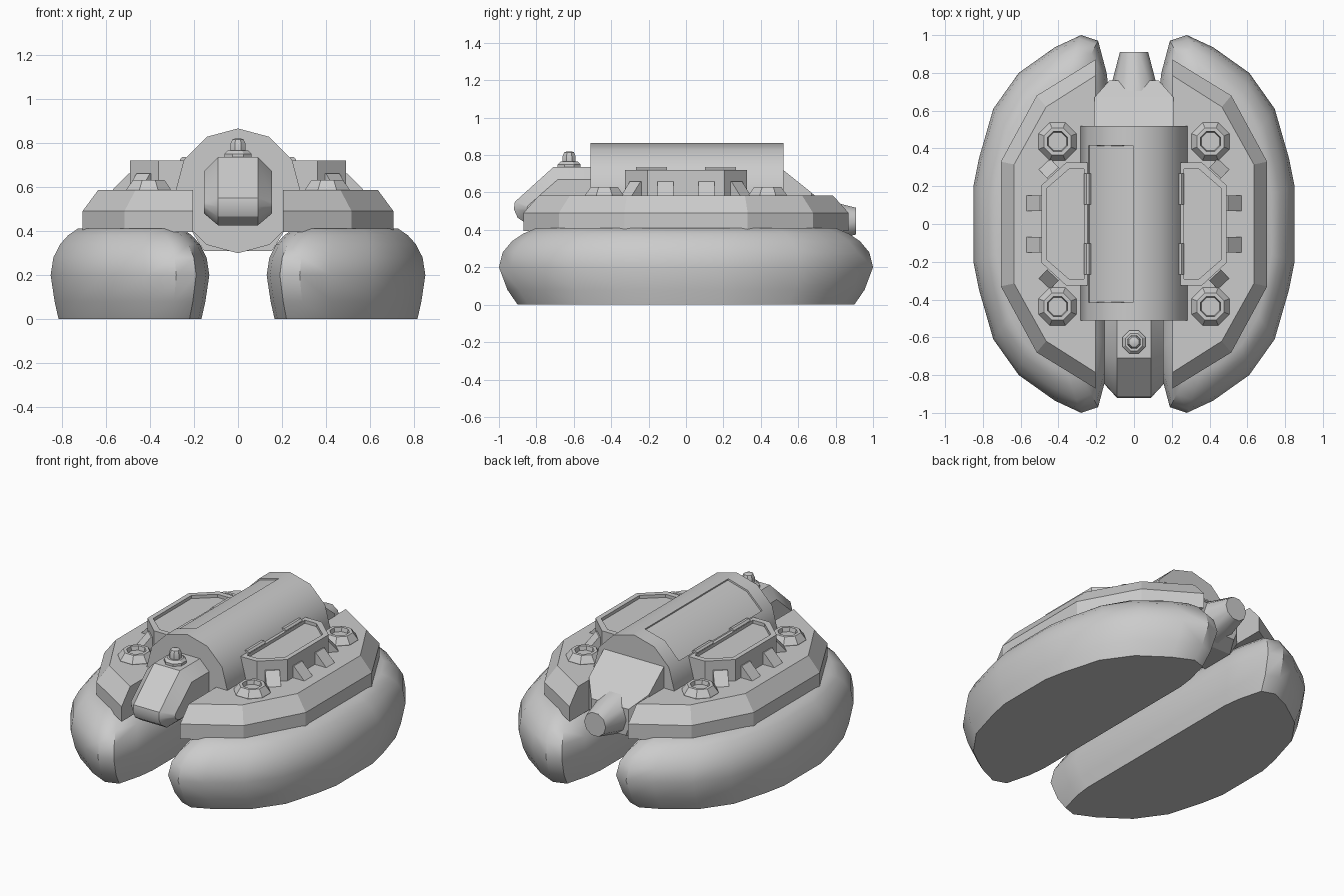
import bpy, bmesh, math
from mathutils import Matrix, Vector

if "Cube" in bpy.data.objects:
    bpy.data.objects.remove(bpy.data.objects["Cube"])


def finish(name, bm, smooth=None, mirror=False):
    bmesh.ops.recalc_face_normals(bm, faces=bm.faces)
    me = bpy.data.meshes.new(name)
    bm.to_mesh(me)
    bm.free()
    ob = bpy.data.objects.new(name, me)
    bpy.context.collection.objects.link(ob)
    if mirror:
        ob.modifiers.new("mirror", 'MIRROR')
    if smooth:
        bpy.ops.object.select_all(action='DESELECT')
        ob.select_set(True)
        bpy.context.view_layer.objects.active = ob
        bpy.ops.object.shade_smooth_by_angle(angle=math.radians(smooth))
    return ob


def loft(rings, bm=None):
    """Skin a list of equal-length point rings and cap both ends."""
    bm = bm or bmesh.new()
    vs = [[bm.verts.new(p) for p in r] for r in rings]
    for a, b in zip(vs, vs[1:]):
        for i in range(len(a)):
            j = (i + 1) % len(a)
            bm.faces.new((a[i], a[j], b[j], b[i]))
    bm.faces.new(vs[0])
    bm.faces.new(vs[-1])
    return bm


def flat(pts, z):
    return [(x, y, z) for x, y in pts]


def sym(half):
    """Close an outline that is symmetric in y from its +y half."""
    return half + [(x, -y) for x, y in reversed(half)]


def circle(r, n, c=(0, 0), turn=0.0):
    return [(c[0] + r * math.cos(2 * math.pi * (i + turn) / n),
             c[1] + r * math.sin(2 * math.pi * (i + turn) / n)) for i in range(n)]


# Pontoons
outline = sym([(.13, .68), (.145, .80), (.19, .97), (.28, 1.0), (.42, .935), (.61, .80),
               (.745, .61), (.82, .35), (.85, .20)])
rings = []
for z, sx, sy in [(0, .90, .90), (.08, .95, .955), (.2, 1, 1), (.28, .965, .98),
                  (.34, .88, .93), (.38, .78, .87), (.41, .66, .80)]:
    rings.append([(.49 + (x - .49) * sx, y * sy, z) for x, y in outline])
finish("pontoon", loft(rings), 40, True)

# Side decks with chamfered outer edge
low = sym([(.205, .87), (.515, .68), (.705, .33)])
top = sym([(.205, .785), (.465, .62), (.635, .315)])
finish("side_deck", loft([flat(low, .395), flat(low, .49), flat(top, .585)]), None, True)

# Main barrel, with a recessed door on its left upper side
ys = (-.51, -.42, .42, .52)
bm = loft([[(x, y, z) for x, z in circle(.283, 12, (0, .582))] for y in ys])
bm.normal_update()
bmesh.ops.recalc_face_normals(bm, faces=bm.faces)
door = []
for f in bm.faces:
    c = f.calc_center_median()
    if abs(c.y) < .1 and len(f.verts) == 4 and -.24 < c.x < 0 and c.z > .7:
        door.append(f)
bmesh.ops.inset_region(bm, faces=door, thickness=.006, depth=0)
bmesh.ops.inset_region(bm, faces=door, thickness=.001, depth=-.01)
finish("main_barrel", bm, 35)

# Nose: side profile lofted across x, chamfered at the edges
core = [(-.45, .735), (-.71, .735), (-.915, .55), (-.92, .51), (-.90, .465),
        (-.84, .425), (-.45, .425)]
edge = [(-.45, .67), (-.685, .67), (-.845, .53), (-.85, .515), (-.845, .50),
        (-.81, .48), (-.45, .48)]
finish("nose", loft([[(x, y, z) for y, z in p] for x, p in
                     ((-.155, edge), (-.09, core), (.09, core), (.155, edge))]), 32)

# Knob on the nose
finish("nose_knob", loft([flat(circle(r, 8, (0, -.625), .5), z) for r, z in
                          [(.066, .72), (.066, .75), (.05, .765), (.037, .765),
                           (.037, .795), (.028, .815), (.012, .82)]]), 30)

# Tail block behind the barrel
def tail_ring(y, w, wb, zb, zl, zt):
    return [(-wb, y, zb), (wb, y, zb), (w, y, zl), (w, y, zt), (-w, y, zt), (-w, y, zl)]

finish("tail_block", loft([tail_ring(.45, .21, .155, .31, .40, .725),
                           tail_ring(.52, .21, .155, .31, .40, .72),
                           tail_ring(.67, .21, .155, .31, .40, .60),
                           tail_ring(.76, .13, .11, .35, .40, .52)]))

# Tail nozzle
finish("tail_nozzle", loft([[(x, y, z) for x, z in circle(r, 10, (0, .447))]
                            for y, r in ((.66, .14), (.91, .075))]), 40)

# Raised side hatches with a recessed top
hatch = sym([(.235, .325), (.36, .325), (.49, .205)])
inner = sym([(.265, .29), (.345, .29), (.46, .19)])
finish("side_hatch", loft([flat(hatch, .57), flat(hatch, .72), flat(inner, .72),
                           flat(inner, .70)]), None, True)

# Hatch hinges
bm = bmesh.new()
for y in (-.185, .185):
    loft([[(x, y + d, z) for x, z in circle(.02, 8, (.245, .717), .5)]
          for d in (-.083, .083)], bm)
finish("hatch_hinges", bm, None, True)

# Wedge brackets around each hatch
bm = bmesh.new()
for x, y, ang, length in ((.485, .11, 0, .085), (.485, -.11, 0, .085),
                          (.422, .262, 47, .075), (.422, -.262, -47, .075)):
    m = Matrix.Translation((x, y, 0)) @ Matrix.Rotation(math.radians(ang), 4, 'Z')
    prof = [(-.02, .575), (-.02, .66), (.012, .66), (length, .585), (length, .575)]
    loft([[m @ Vector((px, s, pz)) for px, pz in prof] for s in (-.042, .042)], bm)
finish("hatch_brackets", bm, None, True)

# Octagonal deck caps with a sunken centre
bm = bmesh.new()
for y in (-.437, .437):
    loft([flat(circle(r, 8, (.405, y), .5), z) for r, z in
          [(.108, .575), (.108, .59), (.078, .63), (.058, .63), (.052, .605)]], bm)
finish("deck_caps", bm, None, True)
